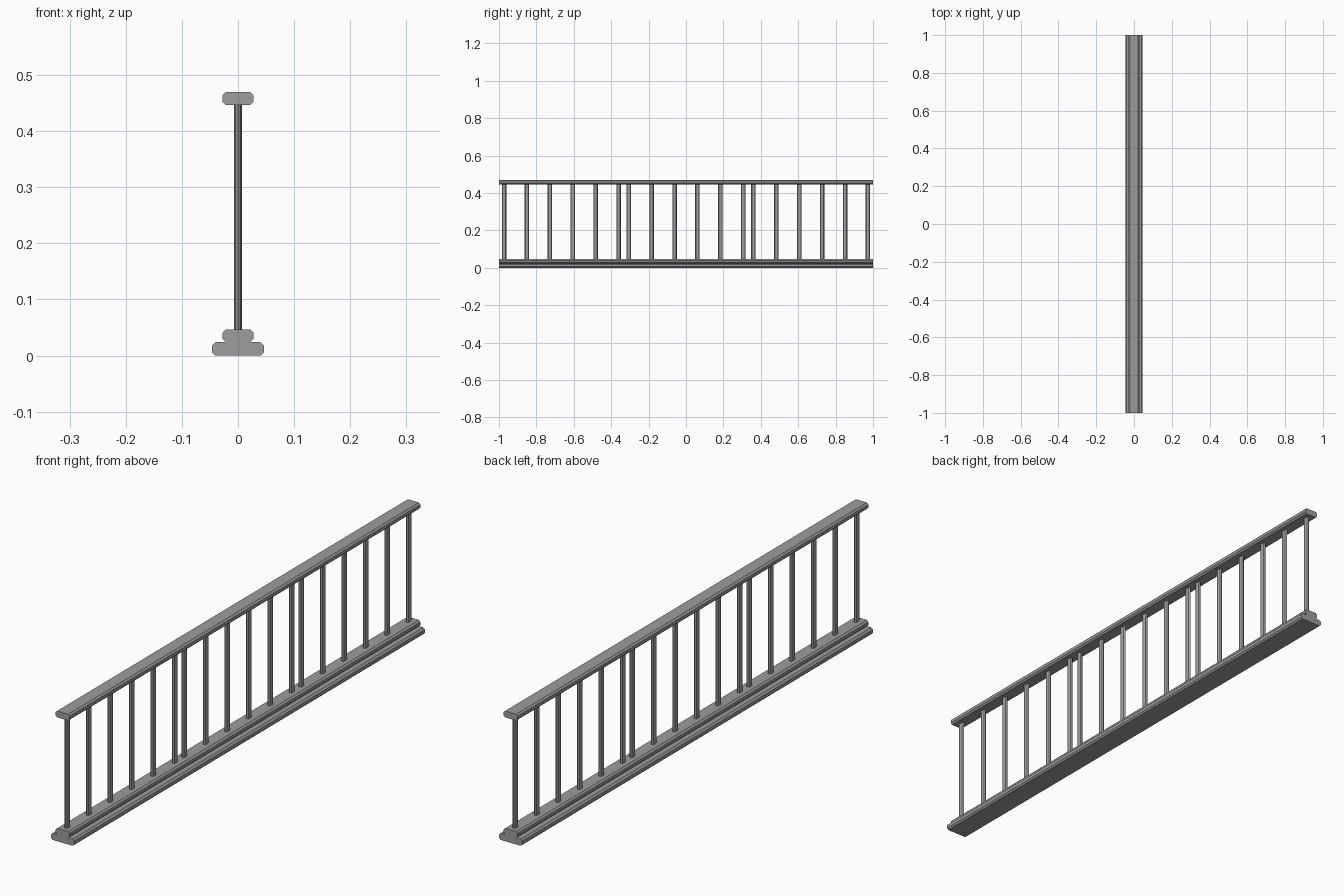
import bpy, bmesh, math

if "Cube" in bpy.data.objects:
    bpy.data.objects.remove(bpy.data.objects["Cube"])

HALF_LEN = 1.0

# dark grey paint
paint = bpy.data.materials.new("dark_grey")
paint.diffuse_color = (0.34, 0.34, 0.34, 1)
paint.use_nodes = True
paint.node_tree.nodes["Principled BSDF"].inputs["Base Color"].default_value = paint.diffuse_color


def make_mesh(name, bm):
    bmesh.ops.recalc_face_normals(bm, faces=bm.faces)
    mesh = bpy.data.meshes.new(name)
    bm.to_mesh(mesh)
    bm.free()
    mesh.materials.append(paint)
    return mesh


def add(name, mesh, y=0.0):
    obj = bpy.data.objects.new(name, mesh)
    obj.location.y = y
    bpy.context.collection.objects.link(obj)


def rail(name, hw, z0, z1, c=0.006):
    # chamfered bar extruded along y
    prof = [(-hw + c, z0), (hw - c, z0), (hw, z0 + c), (hw, z1 - c),
            (hw - c, z1), (-hw + c, z1), (-hw, z1 - c), (-hw, z0 + c)]
    bm = bmesh.new()
    face = bm.faces.new([bm.verts.new((x, -HALF_LEN, z)) for x, z in prof])
    ext = bmesh.ops.extrude_face_region(bm, geom=[face], use_keep_orig=True)
    verts = [g for g in ext["geom"] if isinstance(g, bmesh.types.BMVert)]
    bmesh.ops.translate(bm, verts=verts, vec=(0, 2 * HALF_LEN, 0))
    add(name, make_mesh(name, bm))


def baluster_mesh(rx, ry, z0, z1):
    # slim eight-sided post, deeper along the rail
    bm = bmesh.new()
    bmesh.ops.create_cone(bm, cap_ends=True, segments=8, radius1=1, radius2=1, depth=z1 - z0)
    for v in bm.verts:
        v.co.x *= rx
        v.co.y *= ry
        v.co.z += (z0 + z1) / 2
    return make_mesh("baluster", bm)


# stepped base and handrail
rail("base_lower", 0.046, 0.0, 0.024)
rail("base_upper", 0.028, 0.024, 0.0465)
rail("handrail", 0.028, 0.447, 0.47)

# three panels of six balusters
post = baluster_mesh(0.0067, 0.012, 0.046, 0.448)
for panel in range(3):
    centre = (panel - 1) * 2 / 3
    for i in range(6):
        add(f"baluster_{panel + 1}_{i + 1}", post, centre - 0.306 + i * 0.1224)
